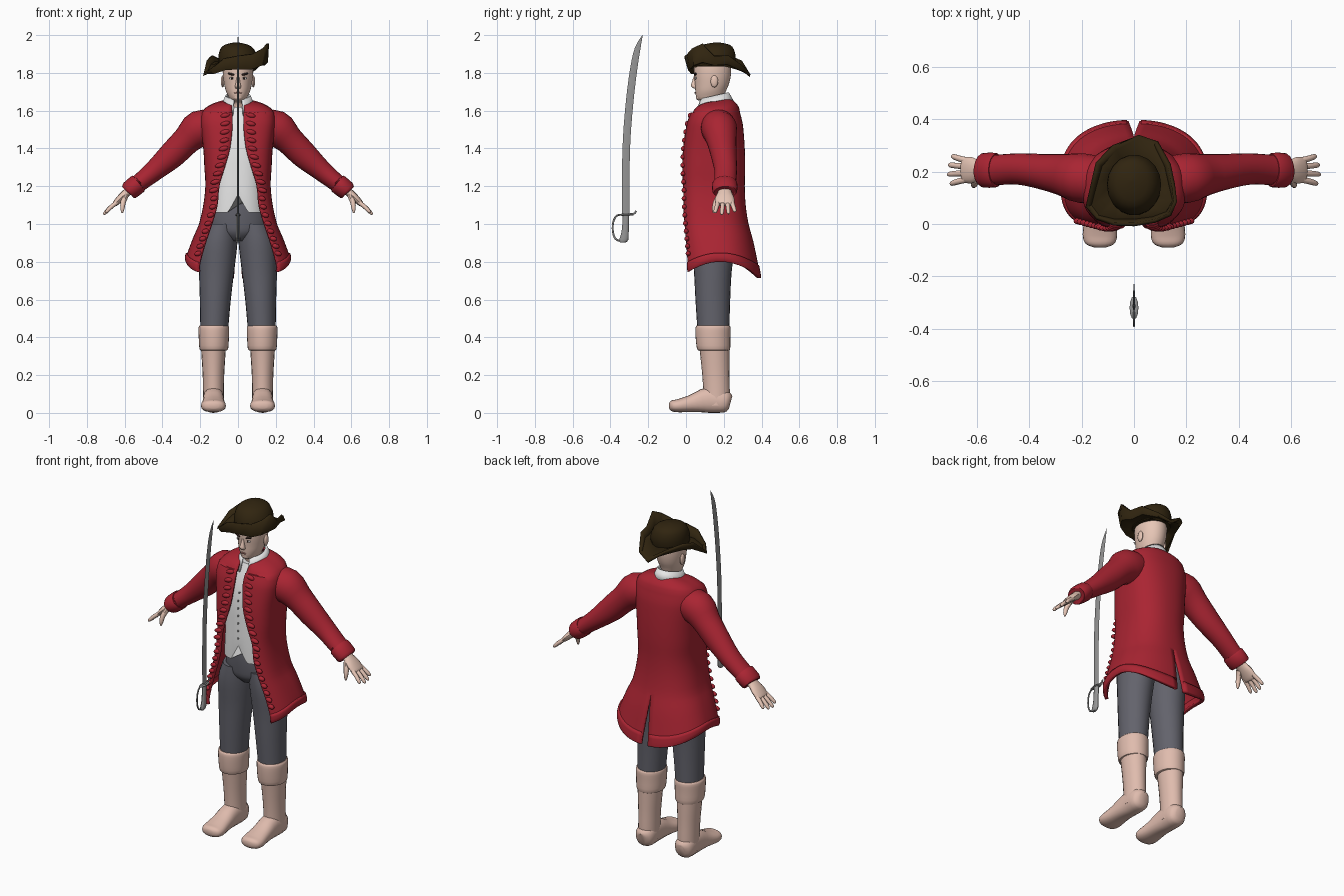
import bpy, bmesh, math
from mathutils import Vector

def material(name, r, g, b):
    m = bpy.data.materials.new(name)
    m.diffuse_color = (r, g, b, 1)
    return m

RED = material("coat_red", .40, .018, .032)
WHITE = material("linen_white", .80, .80, .80)
GREY = material("breeches_grey", .125, .125, .15)
BOOT = material("boot_tan", .74, .50, .42)
SKIN = material("skin", .82, .58, .48)
HAT = material("hat_brown", .030, .018, .005)
STEEL = material("steel", .30, .30, .30)
DARK = material("dark_brown", .03, .015, .012)
LIP = material("lip", .45, .20, .17)

def finish(name, bm, mat, mirror=False, thick=0):
    bmesh.ops.recalc_face_normals(bm, faces=bm.faces)
    me = bpy.data.meshes.new(name)
    bm.to_mesh(me)
    bm.free()
    me.materials.append(mat)
    ob = bpy.data.objects.new(name, me)
    bpy.context.collection.objects.link(ob)
    if mirror:
        ob.modifiers.new("mirror", 'MIRROR').merge_threshold = .001
    if thick:
        s = ob.modifiers.new("thickness", 'SOLIDIFY')
        s.thickness, s.offset = thick, 0
    return ob

def spow(v, e):
    return math.copysign(abs(v) ** e, v)

def smooth_rings(rings, steps):
    """Catmull-Rom interpolation between rings."""
    out, k = [], len(rings) - 1
    for i in range(k):
        p = [rings[max(0, min(k, j))] for j in (i - 1, i, i + 1, i + 2)]
        for s in range(steps):
            t = s / steps
            out.append([.5 * (2*b + (c-a)*t + (2*a-5*b+4*c-d)*t*t + (3*b-a-3*c+d)*t**3)
                        for a, b, c, d in zip(*p)])
    return out + [list(rings[-1])]

def loft(name, rings, mat, n=20, steps=3, tilt=False, ref=(0, 1, 0), e=1, mirror=False, edit=None):
    """Skin elliptical rings given as (x, y, z, radius_u, radius_v)."""
    bm, ref = bmesh.new(), Vector(ref)
    rs, rows = smooth_rings(rings, steps), []
    for i, r in enumerate(rs):
        t = Vector((0, 0, 1))
        if tilt:
            t = (Vector(rs[min(i+1, len(rs)-1)][:3]) - Vector(rs[max(i-1, 0)][:3])).normalized()
        v = (ref - t * t.dot(ref)).normalized()
        u = v.cross(t)
        row = []
        for j in range(n):
            a = 2 * math.pi * j / n
            row.append(bm.verts.new(Vector(r[:3]) + u * spow(math.cos(a), e) * max(r[3], .001)
                                    + v * spow(math.sin(a), e) * max(r[4], .001)))
        rows.append(row)
    for a, b in zip(rows, rows[1:]):
        for j in range(n):
            bm.faces.new((a[j], a[(j+1) % n], b[(j+1) % n], b[j]))
    bm.faces.new(rows[0])
    bm.faces.new(rows[-1])
    if edit:
        for vert in bm.verts:
            edit(vert.co)
    return finish(name, bm, mat, mirror)

def sheet(name, rows, mat, mirror=False, thick=.01, closed=False):
    """Grid surface from rows of points."""
    bm = bmesh.new()
    vs = [[bm.verts.new(p) for p in row] for row in rows]
    n = len(vs[0])
    for a, b in zip(vs, vs[1:]):
        for j in range(n if closed else n - 1):
            bm.faces.new((a[j], a[(j+1) % n], b[(j+1) % n], b[j]))
    return finish(name, bm, mat, mirror, thick)

def blob(name, loc, size, mat, mirror=True, rot=0):
    bm = bmesh.new()
    bmesh.ops.create_uvsphere(bm, u_segments=12, v_segments=8, radius=1)
    c, s = math.cos(rot), math.sin(rot)
    for v in bm.verts:
        x, y, z = (v.co[i] * size[i] for i in range(3))
        v.co = (loc[0] + x*c - z*s, loc[1] + y, loc[2] + x*s + z*c)
    return finish(name, bm, mat, mirror)

# Boots
loft("boot_shaft", [(.13, .16, .04, .055, .07), (.13, .162, .10, .055, .07), (.13, .158, .2, .057, .072),
     (.13, .153, .3, .063, .077), (.13, .148, .38, .068, .082)], BOOT, mirror=True)
loft("boot_foot", [(.13, .236, .055, .025, .035), (.13, .21, .06, .054, .058), (.13, .12, .068, .055, .068),
     (.13, .03, .05, .059, .046), (.13, -.04, .038, .066, .035), (.13, -.075, .038, .055, .029),
     (.13, -.089, .038, .025, .015)], BOOT, tilt=True, ref=(0, 0, 1), mirror=True, e=.85)
loft("boot_cuff", [(.128, .148, .33, .066, .078), (.128, .146, .34, .076, .088), (.128, .143, .4, .080, .092),
     (.128, .143, .45, .081, .093), (.128, .143, .462, .074, .086)], BOOT, n=28, mirror=True)

# Breeches
loft("breeches_leg", [(.126, .145, .43, .073, .084), (.12, .142, .6, .082, .092), (.113, .142, .75, .093, .1),
     (.103, .145, .9, .1, .117), (.085, .15, 1.0, .085, .12)], GREY, n=24, mirror=True)
loft("breeches_hips", [(0, .15, .91, .06, .08), (0, .15, .95, .14, .115), (0, .15, 1.0, .165, .125),
     (0, .15, 1.08, .155, .13), (0, .15, 1.16, .145, .125)], GREY, n=32)

# Waistcoat with a notched lower edge
def notch(co):
    if co.z < 1.075 and co.y < .15:
        co.z += .095 * max(0, 1 - abs(co.x) / .052)
loft("waistcoat", [(0, .14, 1.062, .15, .136), (0, .14, 1.172, .142, .139), (0, .14, 1.22, .14, .136),
     (0, .145, 1.32, .145, .14), (0, .148, 1.42, .15, .136), (0, .15, 1.52, .13, .12),
     (0, .155, 1.62, .06, .075)], WHITE, n=64, steps=1, e=.8, edit=notch)
for i in range(7):
    z = 1.2 + i * .045
    blob("waistcoat_button", (0, .002 if z < 1.45 else .014, z), (.005, .006, .005), STEEL, mirror=False)

# Coat: open at the front, split at the lower back; rows are z, half width, front y, back y, opening
COAT = [(1.645, .07, .085, .225, .035), (1.63, .13, .06, .25, .032), (1.60, .178, .038, .275, .03),
        (1.55, .192, .016, .29, .028), (1.5, .19, .004, .298, .03), (1.4, .178, -.01, .305, .042),
        (1.3, .172, -.016, .307, .07), (1.2, .167, -.018, .305, .1), (1.1, .178, -.018, .31, .11),
        (1.0, .2, -.018, .325, .138), (.9, .23, -.016, .35, .17), (.8, .257, -.014, .372, .196),
        (.745, .268, -.014, .385, .205), (.72, .262, -.012, .388, .202)]

def coat_point(row, a):
    z, rx, yf, yb, _ = row
    c, s = math.cos(a), math.sin(a)
    e = .58 if c > 0 else .88
    y = (yf + yb) / 2 - (yb - yf) / 2 * spow(c, e)
    if z < 1:
        hem = .805 - .085 * ((y - .18) / .2) ** 2
        z = 1 - (1 - z) / .28 * (1 - hem)
    elif z > 1.59:
        z -= .015 * c
    return Vector((rx * abs(s) ** e, y, z))

def front_angle(row):
    return math.asin((row[4] / row[1]) ** (1 / .58))

fine = smooth_rings(COAT, 3)
rows = []
for r in fine:
    a0 = front_angle(r)
    a1 = math.pi - (max(0, .98 - r[0]) * .22 if r[0] < .98 else 0)
    rows.append([coat_point(r, a0 + (a1 - a0) * j / 28) for j in range(29)])
sheet("coat_body", rows, RED, mirror=True, thick=.012)
# Turned hem band and front ruffles
hem_rows = []
for r in fine[-6:]:
    a0 = front_angle(r)
    hem_rows.append([coat_point(r, a0 + (math.pi - .06 - a0) * j / 28) * 1 + Vector((.004, 0, 0)) for j in range(29)])
sheet("coat_hem", hem_rows, RED, mirror=True, thick=.02)
for i in range(18):
    z = 1.575 - i * .044
    k = next(j for j in range(len(fine) - 1) if fine[j + 1][0] <= z)
    f = (fine[k][0] - z) / (fine[k][0] - fine[k + 1][0])
    row = [p + (q - p) * f for p, q in zip(fine[k], fine[k + 1])]
    p = coat_point(row, front_angle(row) + .06)
    w = .026 if z > 1.15 else .02
    blob("coat_ruffle", (p.x + w * .7, p.y - .004, p.z), (w, .013, .013), RED, rot=-.25)

# Sleeves and cuffs
loft("sleeve", [(.1, .165, 1.53, .07, .085), (.2, .175, 1.505, .098, .095), (.27, .188, 1.445, .077, .08),
     (.35, .2, 1.365, .071, .068), (.44, .21, 1.285, .056, .06), (.52, .207, 1.22, .047, .058),
     (.575, .205, 1.18, .044, .058)], RED, n=24, tilt=True, mirror=True)
loft("sleeve_cuff", [(.525, .206, 1.217, .046, .058), (.53, .206, 1.213, .053, .066), (.575, .205, 1.177, .051, .066),
     (.582, .205, 1.171, .042, .056)], RED, n=24, steps=2, tilt=True, mirror=True)

# Hands
loft("palm", [(.56, .205, 1.19, .024, .034), (.59, .205, 1.165, .022, .038), (.62, .205, 1.138, .02, .05),
     (.65, .207, 1.108, .015, .048), (.657, .207, 1.102, .008, .04)], SKIN, n=16, tilt=True, mirror=True)
for y0, y1, ln in ((.17, .155, .9), (.195, .19, 1.05), (.22, .225, 1), (.243, .258, .82)):
    loft("finger", [(.64, y0, 1.115, .012, .0125), (.64 + .035*ln, (y0+y1)/2, 1.115 - .027*ln, .011, .0115),
         (.64 + .062*ln, y1, 1.115 - .055*ln, .009, .0095), (.64 + .068*ln, y1, 1.115 - .062*ln, .003, .003)],
         SKIN, n=10, steps=2, tilt=True, mirror=True)
loft("thumb", [(.595, .18, 1.15, .016, .018), (.608, .158, 1.115, .014, .015), (.612, .148, 1.08, .011, .011),
     (.613, .146, 1.058, .004, .004)], SKIN, n=10, steps=2, tilt=True, mirror=True)

# Head and face
loft("head", [(0, .165, 1.58, .058, .06), (0, .16, 1.64, .054, .06), (0, .13, 1.662, .046, .072),
     (0, .13, 1.70, .063, .08), (0, .137, 1.74, .073, .09), (0, .14, 1.79, .08, .098),
     (0, .14, 1.84, .08, .098), (0, .14, 1.88, .068, .085)], SKIN, n=32)
loft("nose", [(0, .056, 1.79, .008, .012), (0, .045, 1.755, .010, .013), (0, .042, 1.73, .016, .016),
     (0, .05, 1.718, .012, .01)], SKIN, n=12)
blob("chin", (0, .07, 1.672), (.026, .018, .018), SKIN, mirror=False)
blob("ear", (.081, .15, 1.755), (.01, .02, .032), SKIN)
blob("eye_white", (.032, .052, 1.772), (.015, .005, .006), WHITE)
blob("eye_pupil", (.032, .048, 1.772), (.006, .004, .006), DARK)
blob("eyebrow", (.034, .050, 1.793), (.022, .007, .006), DARK, rot=.25)
blob("mouth", (0, .0485, 1.694), (.022, .005, .004), LIP, mirror=False)

# Shirt collar: flared strip with pointed front corners
collar = []
for f in (0, .5, 1):
    row = []
    for j in range(33):
        a = .32 + (2 * math.pi - .64) * j / 32
        t = -math.cos(a)
        z = (1.678 + .017 * t) * (1 - f) + (1.618 + .03 * t) * f
        if f == 1:
            z -= .018 * max(0, 1 - min(j, 32 - j) / 4)
        row.append((math.sin(a) * (.062 + .024 * f), .15 + t * (.072 + .027 * f), z))
    collar.append(row)
sheet("shirt_collar", collar, WHITE, thick=.01)

# Three-cornered hat: angle, fold radius, fold height, edge radius, edge height
BRIM = [(0, .137, 1.845, .15, 1.89), (30, .14, 1.85, .155, 1.89), (62, .17, 1.815, .188, 1.82),
        (85, .175, 1.80, .19, 1.785), (118, .15, 1.84, .168, 1.86), (150, .145, 1.855, .163, 1.89),
        (180, .145, 1.84, .16, 1.87), (205, .18, 1.80, .202, 1.79), (222, .178, 1.80, .192, 1.82),
        (243, .152, 1.82, .168, 1.875), (270, .135, 1.825, .152, 1.89), (300, .145, 1.825, .16, 1.90),
        (320, .165, 1.845, .178, 1.93), (338, .165, 1.86, .17, 1.955)]
def ring_pt(a, r, z):
    a = math.radians(a)
    return (r * math.cos(a), .15 + r * math.sin(a), z)
sheet("hat_brim", [[ring_pt(b[0], .09, 1.845) for b in BRIM], [ring_pt(*b[:3]) for b in BRIM],
                   [ring_pt(b[0], *b[3:]) for b in BRIM]], HAT, thick=.014, closed=True)
loft("hat_crown", [(0, .145, 1.835, .1, .112), (0, .15, 1.88, .104, .115), (-.005, .155, 1.925, .09, .1),
     (-.008, .16, 1.95, .06, .07), (-.01, .165, 1.962, .005, .005)], HAT, n=18, steps=2)

# Sabre
loft("sabre_blade", [(0, -.318, 1.05, .005, .02), (0, -.319, 1.25, .005, .02), (0, -.314, 1.45, .005, .02),
     (0, -.298, 1.65, .0045, .02), (0, -.277, 1.82, .004, .019), (0, -.256, 1.93, .003, .015),
     (0, -.23, 2.0, .001, .001)], STEEL, n=4, tilt=True)
loft("sabre_grip", [(0, -.335, .902, .008, .014), (0, -.33, .915, .012, .024), (0, -.322, .96, .011, .019),
     (0, -.318, 1.04, .011, .017), (0, -.318, 1.055, .012, .02)], STEEL, n=12)
blob("sabre_guard_plate", (0, -.32, 1.048), (.017, .045, .005), STEEL, mirror=False)
loft("sabre_knuckle_guard", [(0, y, z, .005, .004) for y, z in ((-.265, 1.07), (-.275, 1.055), (-.32, 1.05),
     (-.365, 1.045), (-.385, 1.01), (-.387, .96), (-.372, .92), (-.335, .907))],
     STEEL, n=8, tilt=True, ref=(1, 0, 0))

# Smooth shading with sharp creases kept
for ob in bpy.data.objects:
    ob.select_set(True)
bpy.context.view_layer.objects.active = bpy.data.objects["head"]
bpy.ops.object.shade_smooth_by_angle(angle=math.radians(38))
